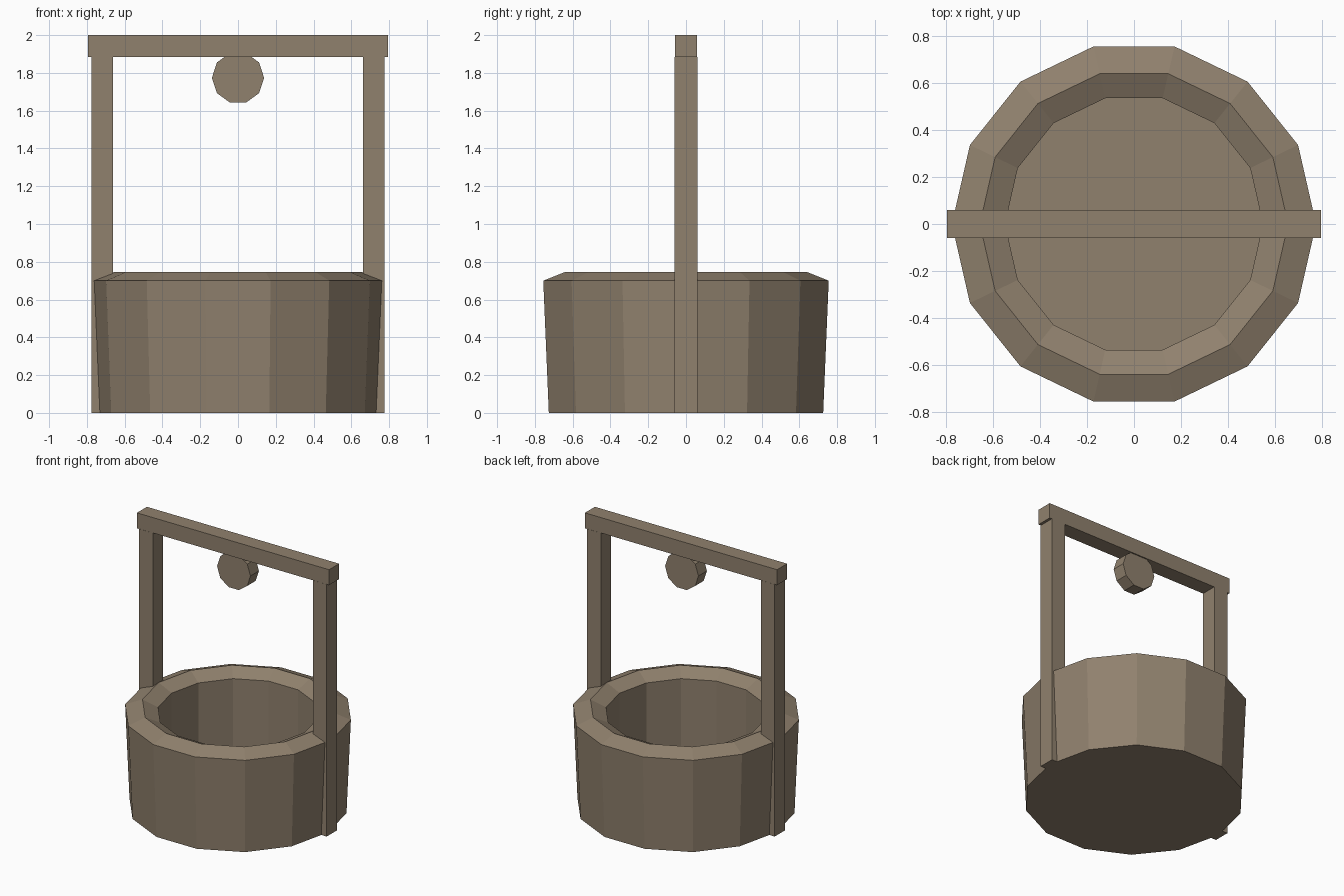
import bpy, bmesh, math
from mathutils import Matrix

if "Cube" in bpy.data.objects:
    bpy.data.objects.remove(bpy.data.objects["Cube"], do_unlink=True)

# One weathered brown for everything
COLOR = (0.28, 0.22, 0.155, 1)
brown = bpy.data.materials.new("weathered_brown")
brown.use_nodes = True
brown.diffuse_color = COLOR
bsdf = next(n for n in brown.node_tree.nodes if n.type == 'BSDF_PRINCIPLED')
bsdf.inputs["Base Color"].default_value = COLOR
bsdf.inputs["Roughness"].default_value = 0.9


def finish(name, bm):
    bmesh.ops.recalc_face_normals(bm, faces=bm.faces)
    mesh = bpy.data.meshes.new(name)
    bm.to_mesh(mesh)
    bm.free()
    mesh.materials.append(brown)
    obj = bpy.data.objects.new(name, mesh)
    bpy.context.collection.objects.link(obj)
    return obj


def box(name, center, size):
    bm = bmesh.new()
    bmesh.ops.create_cube(bm, size=1, matrix=Matrix.Translation(center)
                          @ Matrix.Diagonal((*size, 1)))
    return finish(name, bm)


def lathe(name, profile, sides):
    """Stack of polygon rings (radius, height), capped at both ends."""
    bm = bmesh.new()
    rings = []
    for r, z in profile:
        angles = [math.tau * i / sides for i in range(sides)]
        rings.append([bm.verts.new((r * math.cos(a), r * math.sin(a), z))
                      for a in angles])
    for low, high in zip(rings, rings[1:]):
        for i in range(sides):
            j = (i + 1) % sides
            bm.faces.new((low[i], low[j], high[j], high[i]))
    bm.faces.new(rings[0][::-1])
    bm.faces.new(rings[-1])
    return finish(name, bm)


# Basin: flared wall, chamfered rim, hollow shaft and floor
lathe("well_basin", [(0.745, 0), (0.775, 0.7), (0.656, 0.746),
                     (0.549, 0.695), (0.549, 0.06)], 14)

# Posts either side and the crossbeam on top
for side, x in (("left", 1), ("right", -1)):
    box(side + "_post", (x * 0.718, 0, 0.9425), (0.115, 0.12, 1.885))
box("crossbeam", (0, 0, 1.9425), (1.59, 0.118, 0.115))

# Pulley wheel under the crossbeam
bm = bmesh.new()
bmesh.ops.create_cone(bm, cap_ends=True, segments=10, radius1=0.138,
                      radius2=0.138, depth=0.1,
                      matrix=Matrix.Translation((0, 0, 1.774))
                      @ Matrix.Rotation(math.pi / 2, 4, 'X')
                      @ Matrix.Rotation(0, 4, 'Z'))
# Turn the wheel so a flat side faces straight down
wheel_low = min(v.co.z for v in bm.verts)
if sum(abs(v.co.z - wheel_low) < 0.001 for v in bm.verts) < 4:
    bmesh.ops.rotate(bm, verts=bm.verts, cent=(0, 0, 1.774),
                     matrix=Matrix.Rotation(math.pi / 10, 3, 'Y'))
finish("pulley_wheel", bm)
